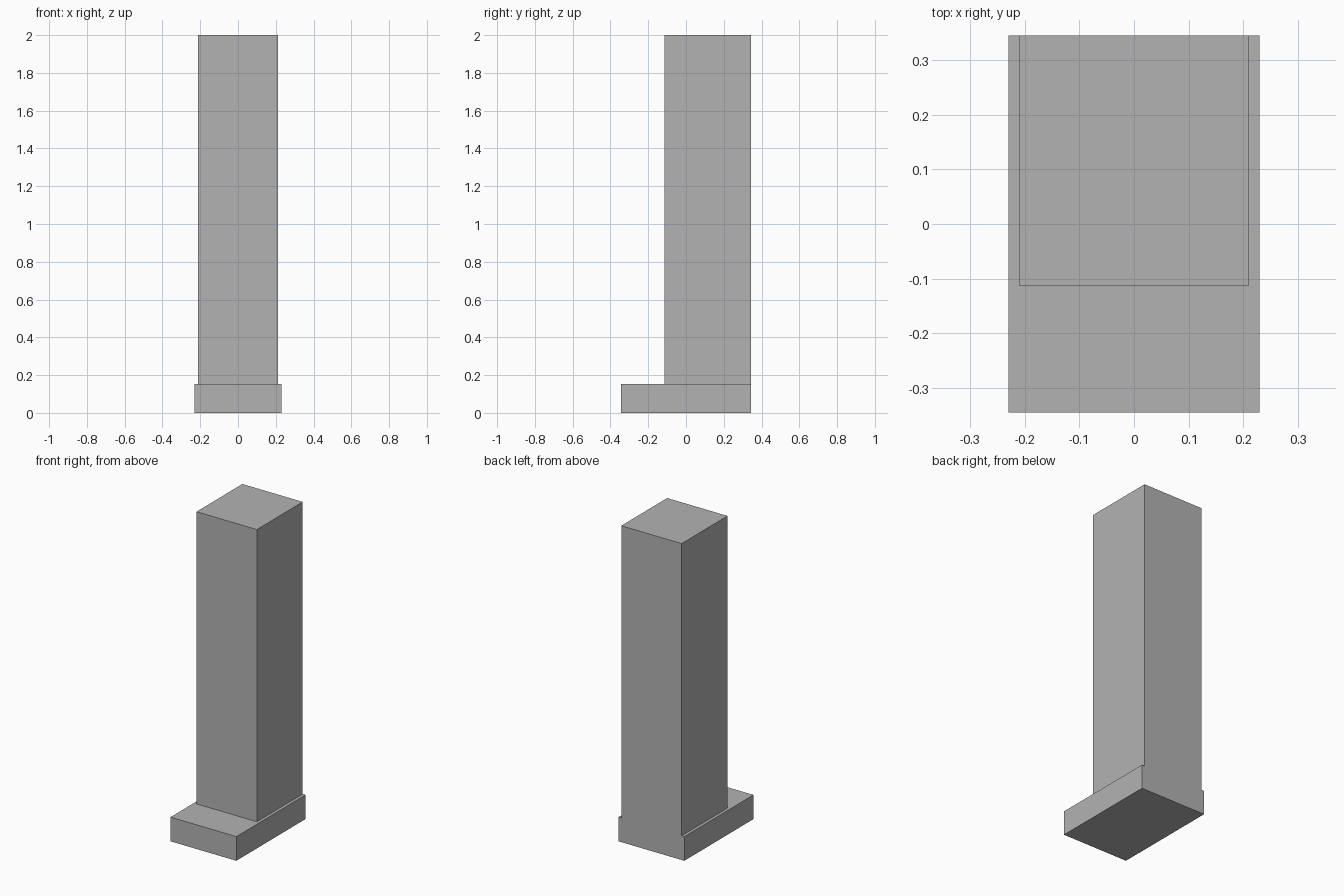
import bpy

if "Cube" in bpy.data.objects:
    bpy.data.objects.remove(bpy.data.objects["Cube"])

# One flat grey for the whole model
grey = bpy.data.materials.new("plain_grey")
grey.diffuse_color = (0.45, 0.45, 0.45, 1.0)
grey.use_nodes = True
grey.node_tree.nodes["Principled BSDF"].inputs["Base Color"].default_value = grey.diffuse_color


def box(name, x, y, z):
    """Box spanning the given (min, max) ranges."""
    spans = (x, y, z)
    bpy.ops.mesh.primitive_cube_add(size=1, location=[(a + b) / 2 for a, b in spans])
    obj = bpy.context.object
    obj.name = name
    obj.scale = [b - a for a, b in spans]
    bpy.ops.object.transform_apply(location=False, rotation=False, scale=True)
    obj.data.materials.append(grey)
    return obj


# Low plinth, deeper towards the front
box("base_plinth", (-0.23, 0.23), (-0.345, 0.345), (0, 0.153))
# Tall column, flush with the back of the plinth
box("column", (-0.211, 0.211), (-0.113, 0.345), (0.153, 2))
